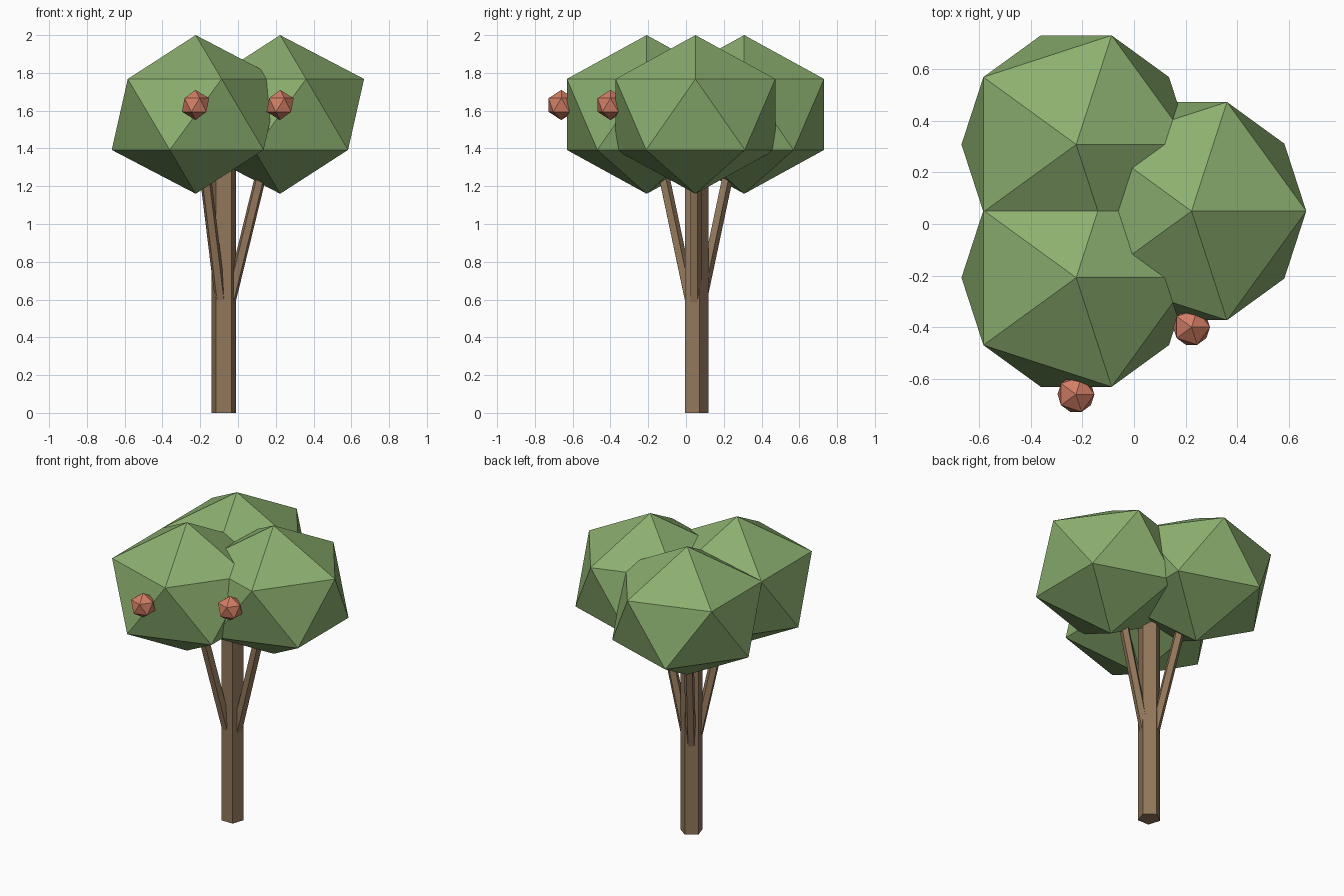
import bpy
from math import cos, sin, radians
from mathutils import Vector

cube = bpy.data.objects.get("Cube")
if cube:
    bpy.data.objects.remove(cube, do_unlink=True)


def make_material(name, rgb):
    mat = bpy.data.materials.new(name)
    mat.use_nodes = True
    mat.diffuse_color = (*rgb, 1)
    mat.node_tree.nodes["Principled BSDF"].inputs["Base Color"].default_value = (*rgb, 1)
    return mat


BARK = make_material("bark brown", (0.29, 0.185, 0.105))
LEAF = make_material("leaf green", (0.26, 0.43, 0.16))
FRUIT = make_material("fruit red", (0.65, 0.21, 0.13))


def finish(name, mat):
    obj = bpy.context.object
    obj.name = name
    obj.data.materials.append(mat)
    return obj


def post(name, start, end, radius):
    """Five-sided wooden post between two points."""
    axis = end - start
    bpy.ops.mesh.primitive_cylinder_add(
        vertices=5, radius=radius, depth=axis.length, location=(start + end) / 2,
        rotation=Vector((0, 0, 1)).rotation_difference(axis).to_euler())
    return finish(name, BARK)


def ball(name, centre, radius, squash, mat):
    """Flat-faced icosahedron."""
    bpy.ops.mesh.primitive_ico_sphere_add(subdivisions=1, radius=radius, location=centre)
    obj = finish(name, mat)
    obj.scale.z = squash
    return obj


# Trunk
base = Vector((-0.075, 0.05, 0))
post("trunk", base, base + Vector((0, 0, 1.42)), 0.069)

# Three branches, each carrying a crown of leaves
for side, angle in (("left", 0), ("back_right", 120), ("front_right", 240)):
    out = Vector((cos(radians(angle)), sin(radians(angle)), 0))
    foot = base + out * 0.027 + Vector((0, 0, 0.565))
    post(side + "_branch", foot, foot + out * 0.21 + Vector((0, 0, 0.86)), 0.031)
    ball(side + "_crown", base + out * 0.298 + Vector((0, 0, 1.58)), 0.497, 0.845, LEAF)

# Fruit hanging on the front
ball("right_fruit", (-0.225, -0.66, 1.63), 0.08, 1, FRUIT)
ball("left_fruit", (0.223, -0.4, 1.63), 0.08, 1, FRUIT)
